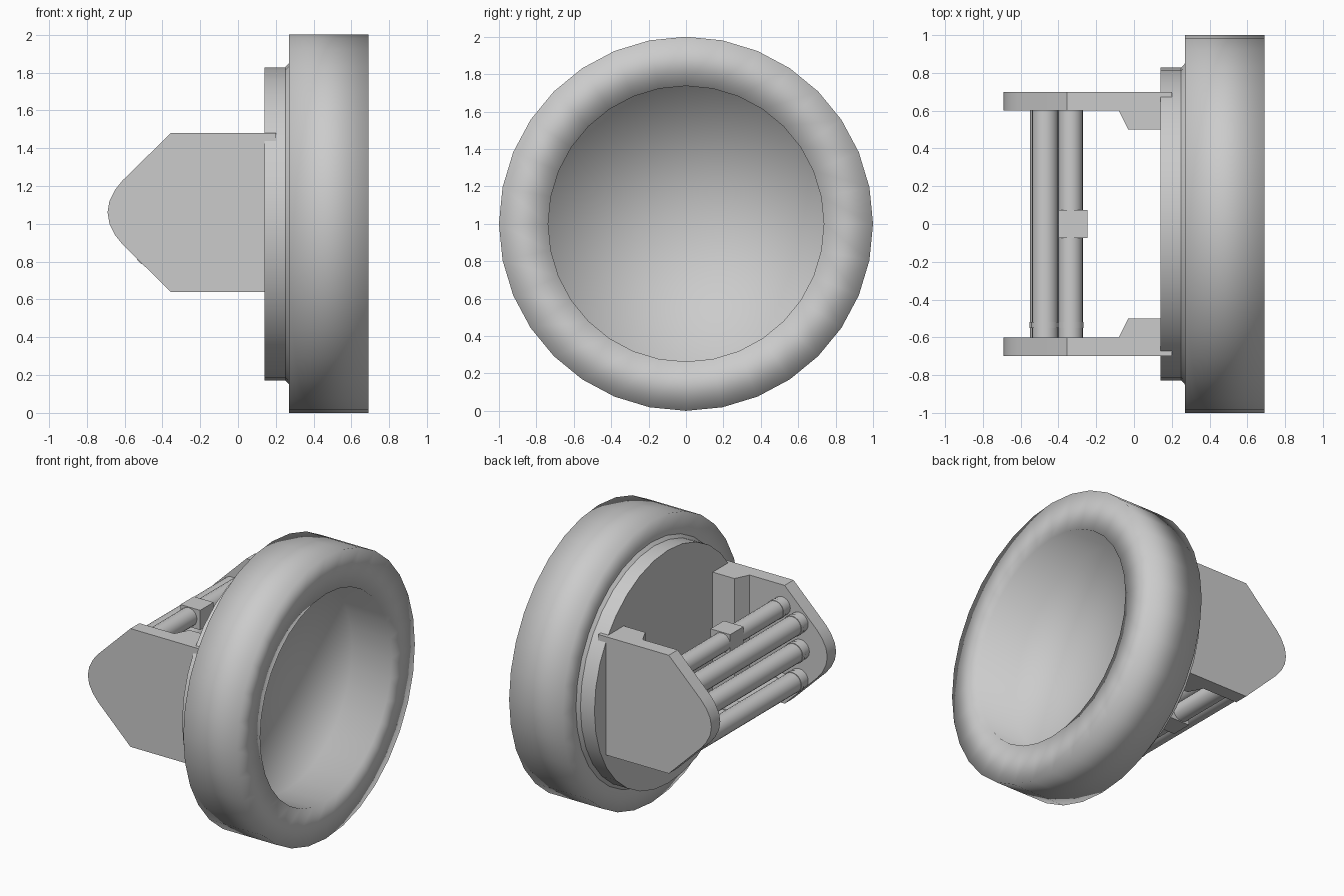
import bpy, bmesh, math
from mathutils import Vector, Matrix

if "Cube" in bpy.data.objects:
    bpy.data.objects.remove(bpy.data.objects["Cube"])


def finish(name, bm, angle=None):
    bmesh.ops.remove_doubles(bm, verts=bm.verts, dist=1e-5)
    bmesh.ops.recalc_face_normals(bm, faces=bm.faces)
    me = bpy.data.meshes.new(name)
    bm.to_mesh(me)
    bm.free()
    ob = bpy.data.objects.new(name, me)
    bpy.context.collection.objects.link(ob)
    bpy.ops.object.select_all(action='DESELECT')
    ob.select_set(True)
    bpy.context.view_layer.objects.active = ob
    if angle is None:
        bpy.ops.object.shade_smooth()
    else:
        bpy.ops.object.shade_smooth_by_angle(angle=math.radians(angle))
    return ob


def lathe_x(name, profile, angle=None, sides=32):
    """Spin (x, radius) points about the x axis at z = 1."""
    bm = bmesh.new()
    vs = [bm.verts.new((x, 0, 1 + r)) for x, r in profile]
    es = [bm.edges.new(p) for p in zip(vs, vs[1:])]
    bmesh.ops.spin(bm, geom=vs + es, cent=(0, 0, 1), axis=(1, 0, 0),
                   angle=2 * math.pi, steps=sides, use_merge=True)
    return finish(name, bm, angle)


def prism(name, pts, offset, angle=30):
    """Extrude a flat outline by an offset vector."""
    bm = bmesh.new()
    f = bm.faces.new([bm.verts.new(p) for p in pts])
    g = bmesh.ops.extrude_face_region(bm, geom=[f], use_keep_orig=True)
    moved = [v for v in g['geom'] if isinstance(v, bmesh.types.BMVert)]
    bmesh.ops.translate(bm, verts=moved, vec=Vector(offset))
    return finish(name, bm, angle)


def rod(name, x, z, r, y0=-0.6, y1=0.6):
    bm = bmesh.new()
    m = Matrix.Translation((x, (y0 + y1) / 2, z)) @ Matrix.Rotation(math.pi / 2, 4, 'X')
    bmesh.ops.create_cone(bm, cap_ends=True, segments=20, radius1=r, radius2=r,
                          depth=y1 - y0, matrix=m)
    return finish(name, bm, 40)


# Front ring with its recessed dish
lathe_x("front_ring", [(0.27, 0.85), (0.27, 1.0), (0.69, 1.0), (0.69, 0.737),
                       (0.38, 0.737), (0.38, 0)])

# Back plate
lathe_x("back_plate", [(0.14, 0), (0.14, 0.828), (0.25, 0.828), (0.27, 0.85)], 40)

# Pointed side brackets with inner bosses
half = [(0.2, 0.42), (-0.355, 0.42), (-0.61, 0.17), (-0.65, 0.12), (-0.68, 0.06)]
outline = half + [(-0.69, 0)] + [(x, -z) for x, z in reversed(half)]
for side, s in (("left", -1), ("right", 1)):
    prism(side + "_bracket", [(x, s * 0.6, 1.06 + z) for x, z in outline], (0, s * 0.1, 0))
    boss = [(-0.08, 0.6), (-0.03, 0.5), (0.16, 0.5), (0.16, 0.6)]
    prism(side + "_bracket_boss", [(x, s * y, 0.64) for x, y in boss], (0, 0, 0.84))

# Nose rods between the brackets
for i, (x, z) in enumerate([(-0.47, 1.25), (-0.48, 1.06), (-0.47, 0.85)]):
    rod("nose_rod_%d" % (i + 1), x, z, 0.07)
    rod("nose_rod_collar_%d" % (i + 1), x, z, 0.074, -0.55, -0.52)

# Inner rods, each with a collar and a centre clamp
for part, z in (("upper", 1.33), ("lower", 0.79)):
    rod(part + "_inner_rod", -0.335, z, 0.065)
    rod(part + "_inner_collar", -0.335, z, 0.068, -0.55, -0.52)
    prism(part + "_clamp", [(-0.4, -0.075, z - 0.07), (-0.245, -0.075, z - 0.07),
                            (-0.245, -0.075, z + 0.07), (-0.4, -0.075, z + 0.07)], (0, 0.15, 0))
